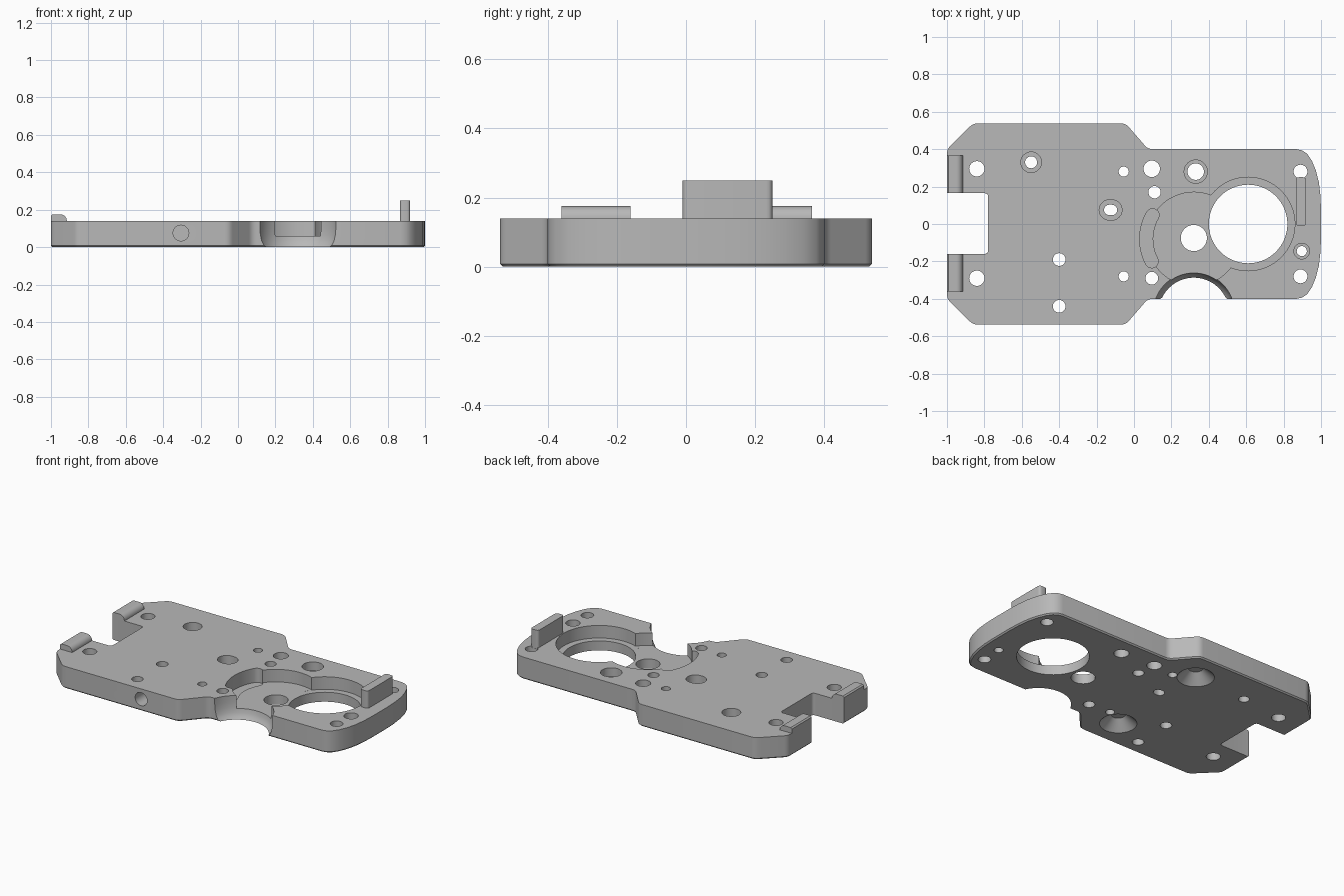
import bpy, bmesh
from math import sin, cos, pi, radians
from mathutils import Matrix, Vector

if "Cube" in bpy.data.objects:
    bpy.data.objects.remove(bpy.data.objects["Cube"], do_unlink=True)

TOP = 0.14
grey = bpy.data.materials.new("machined grey")
grey.use_nodes = True
GREY = (0.48, 0.48, 0.48, 1)
grey.diffuse_color = GREY
grey.node_tree.nodes["Principled BSDF"].inputs["Base Color"].default_value = GREY


def make(name, bm):
    bmesh.ops.recalc_face_normals(bm, faces=bm.faces)
    mesh = bpy.data.meshes.new(name)
    bm.to_mesh(mesh)
    bm.free()
    mesh.materials.append(grey)
    ob = bpy.data.objects.new(name, mesh)
    bpy.context.collection.objects.link(ob)
    return ob


def arc(cx, cy, r, a0, a1, n=12):
    return [(cx + r * cos(radians(a0 + (a1 - a0) * i / n)),
             cy + r * sin(radians(a0 + (a1 - a0) * i / n))) for i in range(n + 1)]


def prism(name, pts, z0, z1, bottom_bevel=0):
    bm = bmesh.new()
    face = bm.faces.new([bm.verts.new((x, y, z0)) for x, y in pts])
    ext = bmesh.ops.extrude_face_region(bm, geom=[face], use_keep_orig=True)
    up = [v for v in ext["geom"] if isinstance(v, bmesh.types.BMVert)]
    bmesh.ops.translate(bm, verts=up, vec=(0, 0, z1 - z0))
    bmesh.ops.recalc_face_normals(bm, faces=bm.faces)
    if bottom_bevel:
        edges = [e for e in bm.edges if all(v.co.z == z0 for v in e.verts)]
        bmesh.ops.bevel(bm, geom=edges, offset=bottom_bevel, segments=1, affect='EDGES')
    return make(name, bm)


def lathe(name, x, y, profile, n=48):
    """Closed solid of revolution from (radius, z) pairs."""
    bm = bmesh.new()
    rings = [[bm.verts.new((x + r * cos(2 * pi * i / n), y + r * sin(2 * pi * i / n), z))
              for i in range(n)] for r, z in profile]
    for a, b in zip(rings, rings[1:]):
        for i in range(n):
            j = (i + 1) % n
            bm.faces.new((a[i], a[j], b[j], b[i]))
    bm.faces.new(rings[0])
    bm.faces.new(rings[-1])
    return make(name, bm)


def rounded(points, r):
    """Round each corner of a polygon with a short curve."""
    out = []
    for i, p in enumerate(points):
        p = Vector(p)
        a, b = Vector(points[i - 1]), Vector(points[(i + 1) % len(points)])
        s = p + (a - p).normalized() * r
        e = p + (b - p).normalized() * r
        out += [tuple(s.lerp(p, t).lerp(p.lerp(e, t), t)) for t in (0, 0.25, 0.5, 0.75, 1)]
    return out


# Plate outline: chamfered wide end, narrower end with a bulging nose
half = rounded([(-1, 0), (-1, 0.40), (-0.86, 0.538), (-0.045, 0.538), (0.075, 0.40), (0.5, 0.40)], 0.025)[5:25]
half += [(0.87, 0.40), (0.90, 0.393), (0.925, 0.376), (0.95, 0.34), (0.972, 0.288),
         (0.988, 0.225), (0.997, 0.15), (1, 0.07)]
plate = prism("base_plate", half + [(x, -y) for x, y in reversed(half)], 0, TOP, 0.008)


def cut(cutter):
    cutter.hide_render = True
    mod = plate.modifiers.new("cut", 'BOOLEAN')
    mod.object = cutter
    mod.operation = 'DIFFERENCE'
    mod.solver = 'EXACT'
    bpy.context.view_layer.objects.active = plate
    bpy.ops.object.modifier_apply(modifier=mod.name)
    bpy.data.objects.remove(cutter, do_unlink=True)


def bore(x, y, r, z0=-0.1, z1=0.3, n=32):
    cut(lathe("cutter", x, y, [(r, z0), (r, z1)], n))


# End notch
cut(prism("cutter", rounded([(-1.2, -0.16), (-0.78, -0.16), (-0.78, 0.165), (-1.2, 0.165)], 0.02), -0.1, 0.3))

# Two-lobed pocket with its openings
bore(0.61, 0, 0.25, 0.06, n=96)
bore(0.32, -0.08, 0.25, 0.0602, n=96)
bore(0.61, 0, 0.21, n=96)
bore(0.32, -0.075, 0.07, n=48)

# Curved slot beside the pocket
A0, A1, R, W = 150, 208, 0.255, 0.035
ends = [(0.32 + R * cos(radians(a)), -0.08 + R * sin(radians(a))) for a in (A0, A1)]
slot = arc(0.32, -0.08, R + W, A0, A1) + arc(*ends[1], W, A1, A1 + 180, 8)[1:-1]
slot += arc(0.32, -0.08, R - W, A1, A0) + arc(*ends[0], W, A0 + 180, A0 + 360, 8)[1:-1]
cut(prism("cutter", slot, 0.05, 0.3))

# Flared scoop in the front edge
cut(lathe("cutter", 0.32, -0.475, [(0.185, -0.1), (0.188, 0), (0.199, 0.015), (0.208, 0.035),
                                   (0.214, 0.065), (0.217, 0.1), (0.217, 0.3)], 96))

# Plain through holes
for x, y, r in [(-0.84, 0.295, 0.041), (-0.84, -0.29, 0.041), (-0.4, -0.19, 0.034),
                (-0.4, -0.44, 0.034), (-0.055, 0.28, 0.027), (-0.055, -0.28, 0.027),
                (0.095, 0.295, 0.044), (0.11, 0.17, 0.033), (0.095, -0.29, 0.034),
                (0.89, 0.28, 0.037), (0.89, -0.28, 0.037)]:
    bore(x, y, r)

# Counterbored holes; the middle one is oblong
for x, y, r, big in [(-0.55, 0.33, 0.032, 0.055), (0.33, 0.28, 0.044, 0.062), (0.897, -0.145, 0.027, 0.042)]:
    bore(x, y, big, 0.085)
    bore(x, y, r)
for r, z in ((0.054, 0.085), (0.028, -0.1)):
    cut(prism("cutter", arc(-0.118, 0.075, r, -90, 90) + arc(-0.132, 0.075, r, 90, 270), z, 0.3))

# Conical recesses underneath
for y in (0.345, -0.35):
    cut(lathe("cutter", -0.175, y, [(0.12, -0.01), (0.108, 0), (0.042, 0.06)]))

# Round hole drilled into the front side
drill = lathe("cutter", 0, 0, [(0.042, 0), (0.042, 0.4)], 32)
drill.data.transform(Matrix.Translation((-0.305, -0.235, 0.075)) @ Matrix.Rotation(radians(90), 4, 'X'))
cut(drill)

# Round-nosed clips either side of the notch, extruded along y
clip = [(-1, TOP - 0.01), (-0.915, TOP - 0.01)] + arc(-0.95, TOP, 0.035, 0, 90, 8) + [(-0.992, 0.175), (-1, 0.167)]
for name, y0, y1 in (("back_clip", 0.165, 0.365), ("front_clip", -0.36, -0.16)):
    ob = prism(name, clip, -y1, -y0)
    ob.data.transform(Matrix.Rotation(radians(90), 4, 'X'))

# Upright tab at the nose
tab = rounded([(0.865, -0.01), (0.92, -0.01), (0.92, 0.25), (0.865, 0.25)], 0.018)
prism("upright_tab", tab, TOP - 0.01, 0.25)

# Smooth the curved walls, keep edges crisp
bpy.ops.object.select_all(action='DESELECT')
for ob in bpy.context.scene.objects:
    if ob.type == 'MESH' and grey.name in ob.data.materials:
        ob.select_set(True)
        bpy.context.view_layer.objects.active = ob
bpy.ops.object.shade_smooth_by_angle(angle=radians(30))
